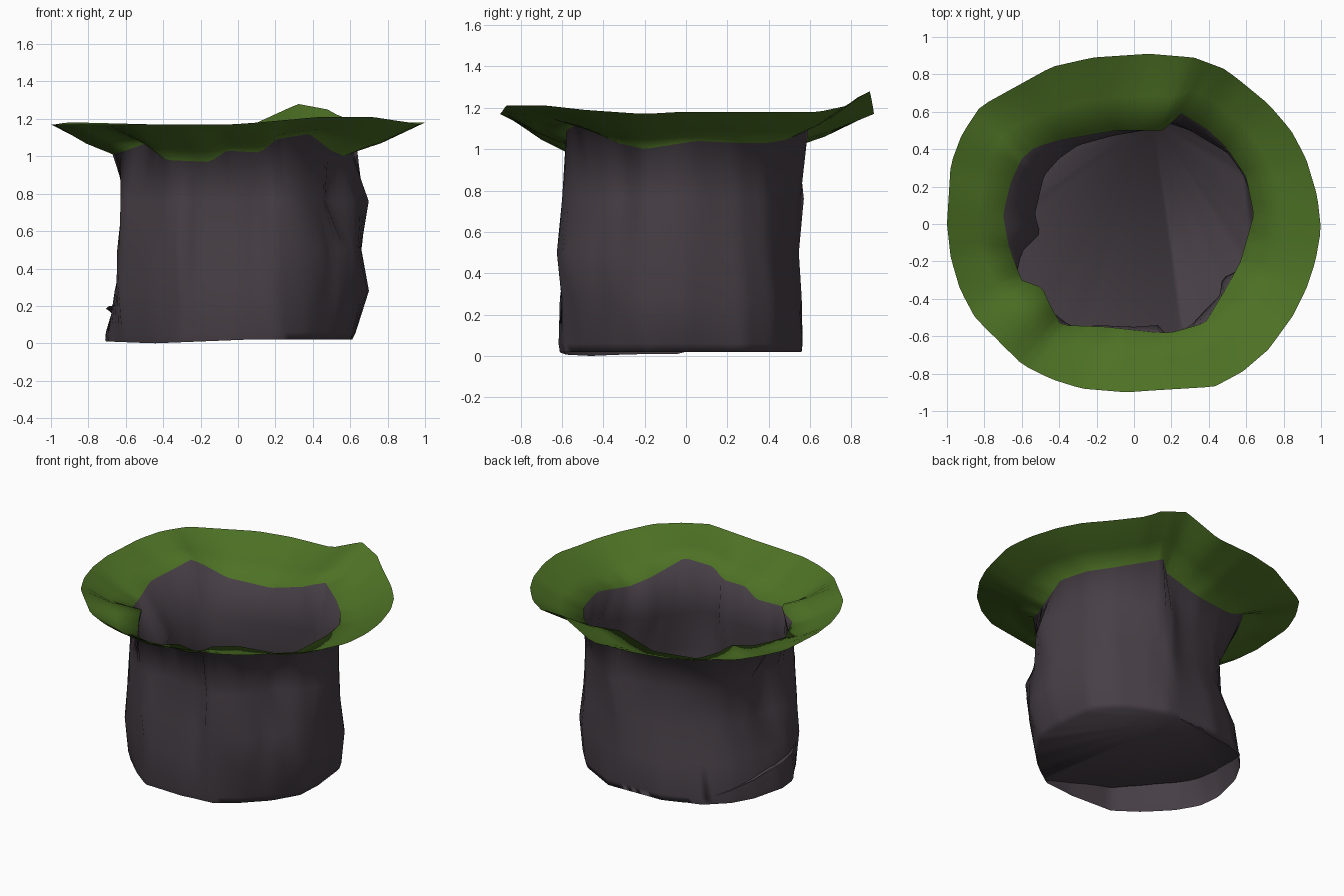
import bpy
import bmesh
import math
from mathutils import Vector

default_cube = bpy.data.objects.get("Cube")
if default_cube:
    bpy.data.objects.remove(default_cube, do_unlink=True)

SEGMENTS = 108


def make_material(name, colour):
    material = bpy.data.materials.new(name)
    material.use_nodes = True
    material.diffuse_color = (*colour, 1)
    shader = material.node_tree.nodes["Principled BSDF"]
    shader.inputs["Base Color"].default_value = (*colour, 1)
    shader.inputs["Roughness"].default_value = 0.9
    return material


def resample(points, height=0.0):
    """Turn a sparse outline (hundredths of a unit) into an even ring by angle."""
    polar = []
    for point in points:
        x, y = point[0] / 100, point[1] / 100
        z = point[2] / 100 if len(point) > 2 else height
        polar.append((math.atan2(y, x) % math.tau, math.hypot(x, y), z))
    polar.sort()
    first, last = polar[0], polar[-1]
    polar.insert(0, (last[0] - math.tau, *last[1:]))
    polar.append((first[0] + math.tau, *first[1:]))
    ring = []
    for i in range(SEGMENTS):
        angle = math.tau * i / SEGMENTS
        for a, b in zip(polar, polar[1:]):
            if a[0] <= angle < b[0]:
                start = Vector((a[1] * math.cos(a[0]), a[1] * math.sin(a[0]), a[2]))
                end = Vector((b[1] * math.cos(b[0]), b[1] * math.sin(b[0]), b[2]))
                # Where the ray at this angle crosses the outline segment
                ray = Vector((math.cos(angle), math.sin(angle), 0))
                cross_a = ray.x * start.y - ray.y * start.x
                cross_b = ray.x * end.y - ray.y * end.x
                ring.append(start.lerp(end, cross_a / (cross_a - cross_b)))
                break
    return ring


# Outer edge of the folded-over brim, with its raised corners
brim_edge = resample([
    (100, -3, 118), (98, 15, 118), (92, 35, 118), (84, 50, 118), (72, 64, 118),
    (55, 78, 121), (48, 83, 125), (32, 89, 128), (8, 91, 117), (-22, 89, 117),
    (-44, 84, 117), (-82, 63, 118), (-92, 48, 118), (-98, 32, 117),
    (-100, 0, 117), (-98, -18, 117), (-93, -35, 117), (-85, -50, 117),
    (-60, -75, 117), (-44, -83, 117), (-28, -88, 117), (-4, -90, 117),
    (10, -89, 118), (43, -87, 121), (58, -79, 121), (72, -67, 121),
    (85, -49, 119), (92, -35, 118), (97, -20, 117)])

# Crumpled line where the brim meets the body
mouth = resample([
    (64, 5, 104), (60, 25, 103), (50, 40, 103), (40, 50, 105), (24, 60, 110),
    (17, 50, 108), (-10, 50, 100), (-40, 45, 101), (-53, 41, 107),
    (-60, 35, 112), (-66, 22, 108), (-70, 5, 106), (-67, -12, 101),
    (-60, -30, 103), (-49, -34, 107), (-46, -41, 108), (-39, -54, 98),
    (-15, -55, 97), (-6, -56, 103), (12, -58, 102), (20, -58, 109),
    (38, -53, 112), (50, -33, 103), (57, -20, 100)])

# Pleated body outlines, from the pinched chest down to the rounded base
chest = resample([
    (70, -8), (66, 8), (58, 27), (50, 38), (30, 50), (17, 57), (5, 50),
    (-12, 47), (-30, 42), (-40, 35), (-48, 26), (-50, 18), (-53, 5),
    (-50, -5), (-60, -15), (-63, -28), (-55, -40), (-42, -50), (-28, -57),
    (-22, -54), (0, -55), (14, -54), (18, -60), (27, -58), (38, -46),
    (46, -38), (47, -29), (62, -22)], 0.76)
waist = resample([
    (66, 0), (60, 26), (50, 39), (30, 50), (15, 55), (0, 50), (-20, 46),
    (-35, 40), (-46, 30), (-55, 12), (-55, 2), (-58, -8), (-65, -22),
    (-62, -33), (-48, -47), (-32, -60), (-30, -62), (-25, -57), (5, -58),
    (12, -56), (16, -63), (36, -59), (46, -50), (49, -42), (58, -37),
    (64, -18)], 0.5)
hips = resample([
    (70, 0), (62, 28), (50, 42), (30, 52), (14, 56), (-15, 54), (-38, 46),
    (-50, 38), (-58, 28), (-63, 8), (-66, -15), (-64, -32), (-48, -48),
    (-30, -59), (0, -61), (22, -60), (40, -52), (52, -40), (64, -26),
    (69, -12)], 0.28)
base = resample([
    (61, 0), (58, 28), (46, 42), (20, 56), (-20, 55), (-45, 46), (-58, 34),
    (-66, 20), (-71, 0), (-69, -18), (-60, -32), (-45, -46), (-30, -58),
    (0, -61), (22, -59), (36, -49), (50, -35), (60, -18)], 0.02)
for p in base:
    p.z -= 0.02 * max(0, 1 - abs(p.x + 0.45) / 0.5) * (p.y < 0)

# Lower hem flares a little before tucking under
hem = [a.lerp(b, 0.85) * 1.01 for a, b in zip(hips, base)]

# Brim sags a little between its edge and the mouth
brim_middle = [a.lerp(b, 0.55) - Vector((0, 0, 0.015))
               for a, b in zip(brim_edge, mouth)]

bm = bmesh.new()


def skin(point_rings, brim_bands):
    """Bridge successive rings; the first bands take the brim colour."""
    loops = [[bm.verts.new(p) for p in ring] for ring in point_rings]
    for band, (upper, lower) in enumerate(zip(loops, loops[1:])):
        for i in range(SEGMENTS):
            j = (i + 1) % SEGMENTS
            face = bm.faces.new((upper[i], lower[i], lower[j], upper[j]))
            face.material_index = 1 if band < brim_bands else 0


skin([brim_edge, brim_middle, mouth, chest, waist, hips, hem, base], brim_bands=2)

# Floor fans out from the back and is tucked up inside the right of the body
FLOOR_TILT = Vector((-0.85, -0.5, 0)).normalized()
floor_edge = []
for p in base:
    rise = max(0, p.normalized().dot(FLOOR_TILT) - 0.1) * 0.22
    floor_edge.append(bm.verts.new((p.x, p.y, p.z + rise)))
pivot = SEGMENTS * 2 // 9
for step in range(1, SEGMENTS - 1):
    a = floor_edge[(pivot + step) % SEGMENTS]
    b = floor_edge[(pivot + step + 1) % SEGMENTS]
    bm.faces.new((floor_edge[pivot], a, b))

bmesh.ops.remove_doubles(bm, verts=bm.verts, dist=0.002)
bmesh.ops.recalc_face_normals(bm, faces=bm.faces)
for face in bm.faces:
    face.smooth = True

mesh = bpy.data.meshes.new("crumpled_bag")
bm.to_mesh(mesh)
bm.free()
mesh.materials.append(make_material("dark_plum_plastic", (0.062, 0.049, 0.060)))
mesh.materials.append(make_material("moss_green_brim", (0.074, 0.165, 0.018)))
bag = bpy.data.objects.new("crumpled_bag", mesh)
bpy.context.collection.objects.link(bag)
